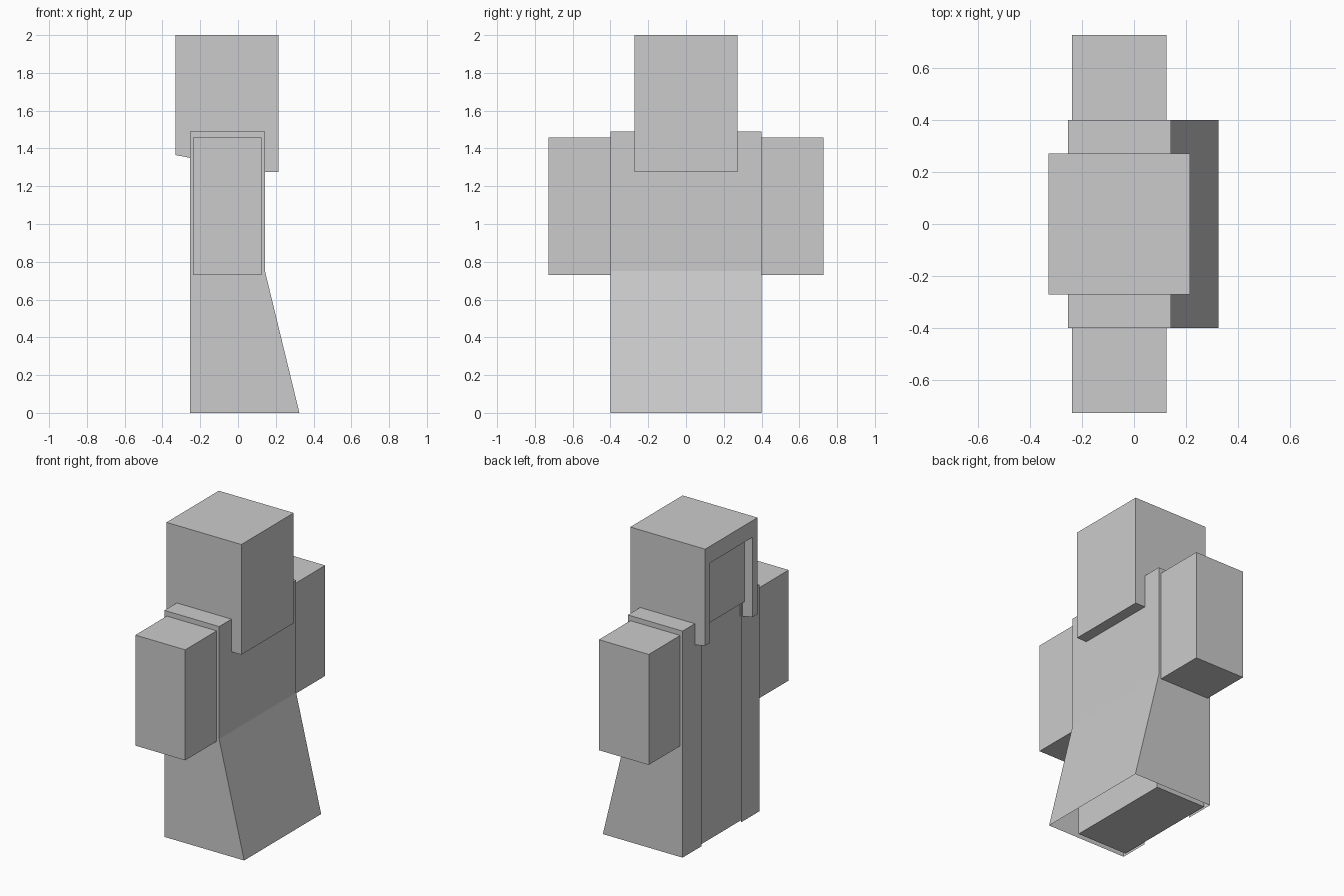
import bpy, bmesh

if "Cube" in bpy.data.objects:
    bpy.data.objects.remove(bpy.data.objects["Cube"])


def make_object(name, bm):
    bmesh.ops.remove_doubles(bm, verts=bm.verts, dist=0.0001)
    bmesh.ops.recalc_face_normals(bm, faces=bm.faces)
    mesh = bpy.data.meshes.new(name)
    bm.to_mesh(mesh)
    bm.free()
    obj = bpy.data.objects.new(name, mesh)
    bpy.context.collection.objects.link(obj)
    return obj


def prism(name, profile, y0, y1):
    """Closed solid: an (x, z) profile extruded along y."""
    bm = bmesh.new()
    face = bm.faces.new([bm.verts.new((x, y0, z)) for x, z in profile])
    out = bmesh.ops.extrude_face_region(bm, geom=[face])
    moved = [v for v in out["geom"] if isinstance(v, bmesh.types.BMVert)]
    bmesh.ops.translate(bm, verts=moved, vec=(0, y1 - y0, 0))
    return make_object(name, bm)


def box(name, x0, x1, y0, y1, z0, z1):
    return prism(name, [(x0, z0), (x1, z0), (x1, z1), (x0, z1)], y0, y1)


# Body and two arms
BACK, FRONT = -0.238, 0.125
box("body", BACK, FRONT, -0.364, 0.364, 0, 1.455)
for side, y0, y1 in (("left", 0.364, 0.727), ("right", -0.727, -0.364)):
    box(side + "_arm", BACK, FRONT, y0, y1, 0.73, 1.457)

# Hollow coat: thin shell, open below, flared at the front, slit down the back
W, SLIT = 0.4, 0.205
XB, XF, TOP, WAIST = -0.255, 0.143, 1.49, 0.75
HEM = 0.325
bm = bmesh.new()


def sheet(*points):
    bm.faces.new([bm.verts.new(p) for p in points])


front_line = [(XB, TOP), (XF, TOP), (XF, WAIST), (HEM, 0)]
for (xa, za), (xb, zb) in zip(front_line, front_line[1:]):
    sheet((xa, -W, za), (xb, -W, zb), (xb, W, zb), (xa, W, za))
for s in (-1, 1):
    sheet(*[(x, s * W, z) for x, z in front_line + [(XB, 0)]])
    sheet((XB, s * W, 0), (XB, s * SLIT, 0), (XB, s * SLIT, TOP), (XB, s * W, TOP))
make_object("coat", bm)

# Hooded head with an opening cut into the back
hood = prism("hooded_head",
             [(-0.33, 2), (0.215, 2), (0.215, 1.275), (0.13, 1.275), (-0.33, 1.365)],
             -0.272, 0.272)
cutter = prism("hood_cutter",
               [(-0.5, 1.89), (-0.27, 1.89), (-0.27, 1.45), (BACK, 1.45),
                (BACK, 1.2), (-0.5, 1.2)], -0.222, 0.222)
cutter.hide_render = True
cutter.hide_viewport = True
cut = hood.modifiers.new("back_opening", "BOOLEAN")
cut.operation = "DIFFERENCE"
cut.solver = "EXACT"
cut.object = cutter
